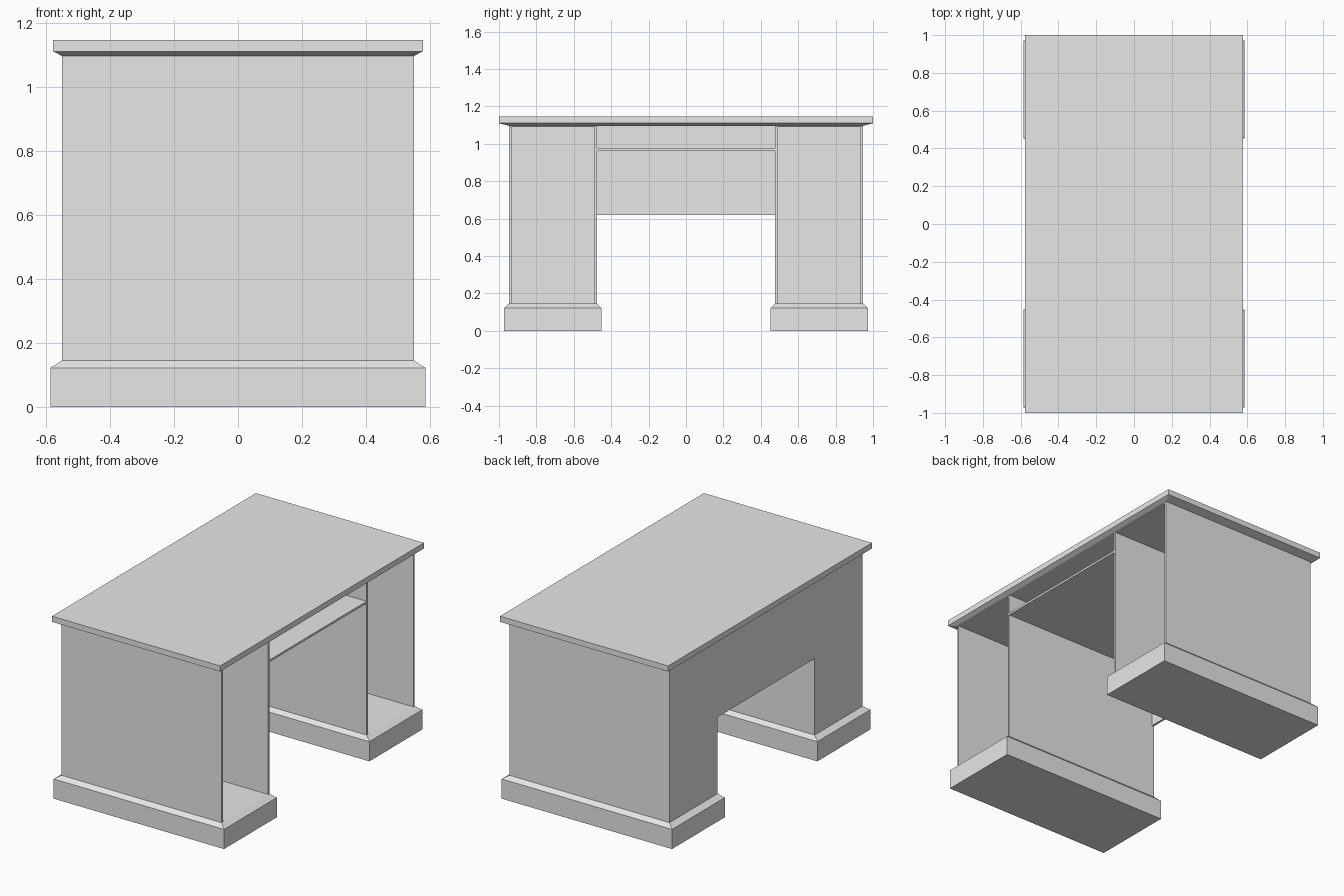
import bpy
import bmesh

cube = bpy.data.objects.get("Cube")
if cube:
    bpy.data.objects.remove(cube, do_unlink=True)

GREY = (0.8, 0.8, 0.8, 1.0)
grey = bpy.data.materials.new("plain grey")
grey.use_nodes = True
grey.diffuse_color = GREY
grey.node_tree.nodes["Principled BSDF"].inputs["Base Color"].default_value = GREY


def finish(name, bm):
    bmesh.ops.recalc_face_normals(bm, faces=bm.faces)
    mesh = bpy.data.meshes.new(name)
    bm.to_mesh(mesh)
    bm.free()
    mesh.materials.append(grey)
    obj = bpy.data.objects.new(name, mesh)
    bpy.context.collection.objects.link(obj)
    return obj


def rect(x0, x1, y0, y1):
    return [(x0, y0), (x1, y0), (x1, y1), (x0, y1)]


def loft(name, layers):
    """Closed solid through (z, outline) layers that share a point count."""
    bm = bmesh.new()
    rings = [[bm.verts.new((x, y, z)) for x, y in outline] for z, outline in layers]
    for low, high in zip(rings, rings[1:]):
        for i in range(len(low)):
            j = (i + 1) % len(low)
            bm.faces.new((low[i], low[j], high[j], high[i]))
    bm.faces.new(rings[0])
    bm.faces.new(rings[-1])
    return finish(name, bm)


def prism(name, outline, z0, z1):
    return loft(name, [(z0, outline), (z1, outline)])


# Main dimensions
DEPTH = 0.55            # half depth of the carcass
OUTER, INNER = 0.947, 0.476
BOARD = 0.013
PLINTH_TOP, TOP_UNDER = 0.145, 1.096
BACK = -DEPTH + BOARD

# Tabletop with a chamfered lower edge
slab = rect(-0.577, 0.577, -1, 1)
loft("tabletop", [(TOP_UNDER, rect(-DEPTH, DEPTH, -OUTER, OUTER)),
                  (1.11, slab), (1.145, slab)])

# Two pedestals, open towards the sitter
for side, sign in (("left", 1), ("right", -1)):
    base = rect(-0.585, 0.585, sign * 0.453, sign * 0.972)
    cap = rect(-DEPTH, DEPTH, sign * INNER, sign * OUTER)
    loft(side + "_plinth", [(0, base), (0.122, base), (PLINTH_TOP, cap)])

    a, b = sign * INNER, sign * OUTER
    a_in, b_in = sign * (INNER + BOARD), sign * (OUTER - BOARD)
    shell = [(DEPTH, a), (-DEPTH, a), (-DEPTH, b), (DEPTH, b),
             (DEPTH, b_in), (BACK, b_in), (BACK, a_in), (DEPTH, a_in)]
    prism(side + "_pedestal", shell, PLINTH_TOP, TOP_UNDER)
    prism(side + "_pedestal_lid", rect(BACK, DEPTH, a_in, b_in), 1.09, TOP_UNDER)

# Back panel and shelf across the knee space
prism("modesty_panel", rect(-DEPTH, BACK, -INNER, INNER), 0.62, TOP_UNDER)
prism("keyboard_shelf", rect(BACK, DEPTH, -INNER, INNER), 0.962, 0.975)
